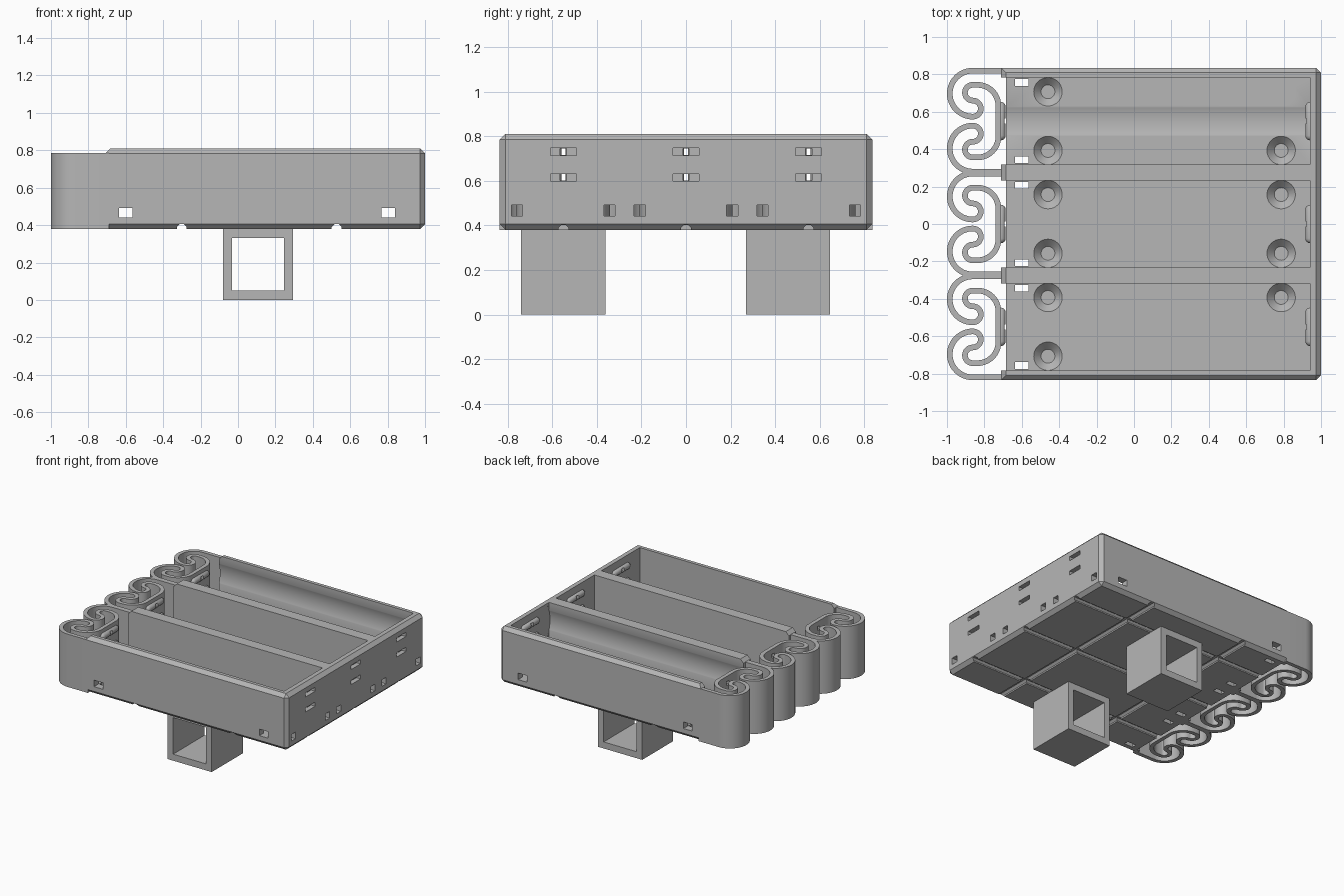
import bpy, bmesh, math
from mathutils import Matrix, Vector

cube = bpy.data.objects.get("Cube")
if cube:
    bpy.data.objects.remove(cube, do_unlink=True)

GREY = (0.47, 0.47, 0.47, 1)
mat = bpy.data.materials.new("plain grey plastic")
mat.use_nodes = True
mat.diffuse_color = GREY
bsdf = next(n for n in mat.node_tree.nodes if n.type == 'BSDF_PRINCIPLED')
bsdf.inputs["Base Color"].default_value = GREY

PITCH = 0.55          # spacing of the three bays
BAYS = (-PITCH, 0, PITCH)
HALF = 0.2325         # half width of a bay
BASE, FLOOR, RIM, SPRING_TOP = 0.38, 0.44, 0.81, 0.785
AXIS = 0.673          # height of the cell axis
WIRES = (0.615, 0.73)  # heights of the contact wires


def finish(bm, name):
    bmesh.ops.recalc_face_normals(bm, faces=bm.faces)
    mesh = bpy.data.meshes.new(name)
    bm.to_mesh(mesh)
    bm.free()
    mesh.materials.append(mat)
    obj = bpy.data.objects.new(name, mesh)
    bpy.context.collection.objects.link(obj)
    return obj


def box(name, x, y, z, bevel=0, keep=lambda e: True):
    """Box from three (low, high) ranges, with optional chamfers."""
    bm = bmesh.new()
    bmesh.ops.create_cube(bm, size=1)
    for v in bm.verts:
        v.co = [r[0] if c < 0 else r[1] for c, r in zip(v.co, (x, y, z))]
    if bevel:
        bmesh.ops.bevel(bm, geom=[e for e in bm.edges if keep(e)],
                        offset=bevel, segments=1, affect='EDGES')
    return finish(bm, name)


def rod(name, start, end, r1, r2=None, sides=32, turn=0.0):
    """Cylinder or cone between two points."""
    a, b = Vector(start), Vector(end)
    bm = bmesh.new()
    bmesh.ops.create_cone(bm, cap_ends=True, segments=sides, radius1=r1,
                          radius2=r1 if r2 is None else r2, depth=(b - a).length)
    rot = (b - a).to_track_quat('Z', 'Y').to_matrix().to_4x4()
    bm.transform(Matrix.Translation((a + b) / 2) @ rot @ Matrix.Rotation(turn, 4, 'Z'))
    return finish(bm, name)


def around(c, h):
    return (c - h, c + h)


def bake(obj):
    deps = bpy.context.evaluated_depsgraph_get()
    obj.data = bpy.data.meshes.new_from_object(obj.evaluated_get(deps))
    obj.modifiers.clear()


def cut(obj, cutters):
    for c in cutters:
        c.hide_render = True
        m = obj.modifiers.new("cut", 'BOOLEAN')
        m.operation, m.solver, m.object = 'DIFFERENCE', 'EXACT', c
    bake(obj)
    for c in cutters:
        bpy.data.objects.remove(c, do_unlink=True)


def smooth(obj, angle=35):
    bpy.ops.object.select_all(action='DESELECT')
    obj.select_set(True)
    bpy.context.view_layer.objects.active = obj
    bpy.ops.object.shade_smooth_by_angle(angle=math.radians(angle))


# Tray shell, chamfered except around its open left end
LEFT = -0.71


def chamfered(e):
    mid = (e.verts[0].co + e.verts[1].co) / 2
    return mid.x > LEFT + 0.01 or mid.z > RIM - 0.01


tray = box("tray", (LEFT, 1), (-0.835, 0.835), (BASE, RIM), 0.026, chamfered)

# Bays: square pocket, shallow round trough and open end
cuts = []
for y in BAYS:
    cuts += [
        box("pocket", (-0.8, 0.94), around(y, HALF), (FLOOR, 1)),
        rod("trough", (-0.8, y, AXIS), (0.9405, y, AXIS), 0.245, sides=64),
        box("open_end", (-0.8, -0.685), around(y, HALF), (0.3, 1)),
    ]
    # Countersunk screw holes
    for x in (-0.46, 0.787):
        for dy in (-0.157, 0.157):
            cuts.append(rod("screw_hole", (x, y + dy, 0.3), (x, y + dy, 0.5), 0.037))
            cuts.append(rod("countersink", (x, y + dy, 0.4), (x, y + dy, 0.442), 0.037, 0.078))
    # Floor slots and end wall openings beside the bay walls
    for dy in (-0.207, 0.207):
        cuts.append(box("floor_slot", around(-0.6, 0.037), around(y + dy, 0.018), (0.3, 0.46)))
        cuts.append(box("end_opening", (0.92, 1.1), around(y + dy, 0.025), (0.442, 0.492)))
    # Wire slots in the end wall
    for z in WIRES:
        cuts.append(box("wire_slot", (0.965, 1.1), around(y, 0.058), around(z, 0.016)))
        cuts.append(box("wire_hole", (0.85, 1.1), around(y, 0.014), around(z, 0.015)))
    # Engraved polarity marks
    m, depth = y + 0.145, (FLOOR - 0.008, 0.5)
    cuts += [
        box("minus_mark", around(-0.16, 0.015), around(m, 0.06), depth),
        box("cell_mark", (0, 0.335), around(m, 0.055), depth),
        box("cell_tip_mark", (0.33, 0.37), around(m, 0.027), depth),
        box("plus_mark", around(0.5, 0.06), around(m, 0.015), depth),
        box("plus_mark", around(0.5, 0.015), around(m, 0.06), depth),
    ]
    # Lengthwise groove underneath
    cuts.append(rod("long_groove", (-0.9, y, BASE), (1.1, y, BASE), 0.024, sides=8, turn=math.pi / 8))

# Cross tunnels through all side walls, and cross grooves underneath
for x in (-0.6, 0.803):
    cuts.append(box("cross_tunnel", around(x, 0.037), (-1, 1), (0.442, 0.492)))
for x in (-0.3, 0.527):
    cuts.append(rod("cross_groove", (x, -1, BASE), (x, 1, BASE), 0.028, sides=8, turn=math.pi / 8))
cut(tray, cuts)
smooth(tray, 25)


def arc(cx, cy, r, a0, a1, n=14):
    return [(cx + r * math.cos(math.radians(a0 + (a1 - a0) * i / n)),
             cy + r * math.sin(math.radians(a0 + (a1 - a0) * i / n))) for i in range(n + 1)]


# Half of the folded spring, measured from the bay centre line
half = [(-0.69, 0.27)]
half += arc(-0.862, 0.147, 0.123, 90, 270, 24)
half += arc(-0.862, 0.067, 0.043, -90, 90)[1:]
half += arc(-0.862, 0.152, 0.042, 270, 90)[1:]
half += arc(-0.837, 0.082, 0.112, 90, 0)
path = half + [(x, -y) for x, y in reversed(half)]

for i, y in enumerate(BAYS):
    tag = ("front", "middle", "back")[i]
    # Folded flat spring
    bm = bmesh.new()
    rows = [[bm.verts.new((px, y + py, z)) for px, py in path] for z in (BASE, SPRING_TOP)]
    for k in range(len(path) - 1):
        bm.faces.new((rows[0][k], rows[0][k + 1], rows[1][k + 1], rows[1][k]))
    spring = finish(bm, tag + "_spring")
    m = spring.modifiers.new("thickness", 'SOLIDIFY')
    m.thickness, m.offset, m.use_even_offset = 0.03, 0, True
    bake(spring)
    cut(spring, [box("wire_hole", (-0.78, -0.6), around(y, 0.014), around(z, 0.015)) for z in WIRES])
    smooth(spring)

    # Rounded contact ridges on the spring and on the end wall
    for side, x in (("spring", -0.712), ("wall", 0.942)):
        for level, z in zip(("lower", "upper"), WIRES):
            s = 1 if side == "spring" else -1
            bm = bmesh.new()
            bmesh.ops.create_uvsphere(bm, u_segments=16, v_segments=8, radius=0.026)
            for v in bm.verts:
                v.co = (v.co.x, v.co.z, v.co.y)
                v.co.y += 0.077 if v.co.y > 0 else -0.077
            bm.transform(Matrix.Translation((x, y, z)))
            ridge = finish(bm, f"{tag}_{side}_{level}_ridge")
            cut(ridge, [box("wall_side", (x - s * 0.1, x - s * 0.004) if s > 0 else (x + 0.004, x + 0.1),
                            around(y, 0.2), around(z, 0.1)),
                        box("wire_gap", around(x, 0.1), around(y, 0.014), around(z, 0.015))])
            smooth(ridge)

# Square mounting sleeves underneath
for name, y in (("front_sleeve", (-0.74, -0.36)), ("back_sleeve", (0.27, 0.645))):
    sleeve = box(name, (-0.08, 0.295), y, (0, BASE + 0.002))
    cut(sleeve, [box("bore", (-0.032, 0.247), (-1, 1), (0.05, 0.33))])
